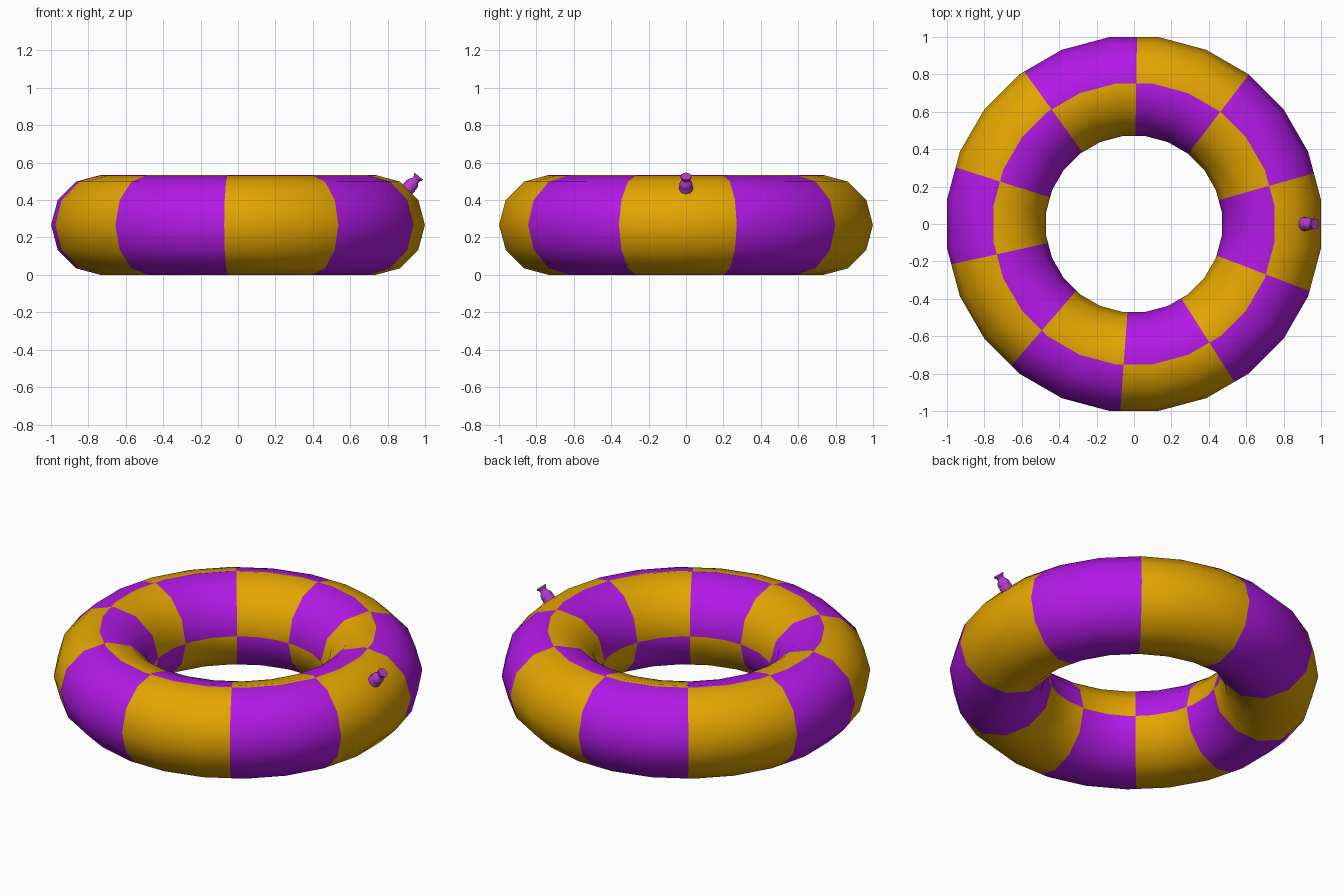
import bpy, bmesh, math
from mathutils import Matrix, Vector

if "Cube" in bpy.data.objects:
    bpy.data.objects.remove(bpy.data.objects["Cube"], do_unlink=True)


def material(name, rgb):
    m = bpy.data.materials.new(name)
    m.use_nodes = True
    m.diffuse_color = (*rgb, 1)
    m.node_tree.nodes["Principled BSDF"].inputs["Base Color"].default_value = (*rgb, 1)
    return m


GOLD = material("golden yellow", (0.77, 0.375, 0.0))
PURPLE = material("bright purple", (0.45, 0.01, 0.80))
VALVE = material("soft violet", (0.45, 0.045, 0.62))


def lathe(bm, profile, segments, start=0.0, closed=False):
    """Revolve (radius, height) points about z."""
    rings = []
    for i in range(segments):
        a = start + math.tau * i / segments
        rings.append([bm.verts.new((r * math.cos(a), r * math.sin(a), z)) for r, z in profile])
    n = len(profile)
    for i in range(segments):
        p, q = rings[i], rings[(i + 1) % segments]
        for j in range(n if closed else n - 1):
            k = (j + 1) % n
            bm.faces.new((p[j], q[j], q[k], p[k]))
    if not closed:
        bm.faces.new([r[-1] for r in rings])
        bm.faces.new([r[0] for r in reversed(rings)])


def finish(name, bm, mats):
    mesh = bpy.data.meshes.new(name)
    bmesh.ops.recalc_face_normals(bm, faces=bm.faces)
    bm.to_mesh(mesh)
    bm.free()
    for m in mats:
        mesh.materials.append(m)
    obj = bpy.data.objects.new(name, mesh)
    bpy.context.collection.objects.link(obj)
    return obj


# Inflated ring: a twelve-sided tube swept in 24 steps
MAJOR, MINOR, SECTORS = 0.741, 0.267, 10
FIRST, STEP = math.radians(162.4), math.radians(36.66)
profile = [(MAJOR + MINOR * math.cos(math.tau * j / 12),
            MINOR + MINOR * math.sin(math.tau * j / 12)) for j in range(12)]
# Extra loop beside the crest, where the colours swap
outer, crest = Vector(profile[2]), Vector(profile[3])
profile.insert(3, tuple(crest.lerp(outer, 0.12)))
swap_radius = profile[3][0]

bm = bmesh.new()
lathe(bm, profile, 24, math.radians(7.5), closed=True)

# Cut the panel seams, each on its own side of the ring only
for k in range(SECTORS):
    a = FIRST - STEP * k
    way = Vector((math.cos(a), math.sin(a), 0))
    faces = [f for f in bm.faces if f.calc_center_median().dot(way) > 0]
    geom = set(faces)
    for f in faces:
        geom.update(f.edges)
        geom.update(f.verts)
    bmesh.ops.bisect_plane(bm, geom=list(geom), dist=0.0005, plane_co=(0, 0, 0),
                           plane_no=(-math.sin(a), math.cos(a), 0))

# Checkered panels: alternate by sector, swapped on the upper inner band
for f in bm.faces:
    f.smooth = True
    c = f.calc_center_median()
    sector = int(((FIRST - math.atan2(c.y, c.x)) % math.tau) / STEP)
    inner = c.z > MINOR and c.xy.length < swap_radius - 0.005
    f.material_index = (sector + inner) % 2

ring = finish("swim_ring", bm, [GOLD, PURPLE])

# Round tube normals, so the cuts do not show in the shading
normals = []
for v in ring.data.vertices:
    core = Vector((v.co.x, v.co.y, 0)).normalized() * MAJOR
    normals.append((v.co - core - Vector((0, 0, MINOR))).normalized())
ring.data.normals_split_custom_set_from_vertices(normals)

# Air valve with ribbed base, neck and flanged stopper
bm = bmesh.new()
lathe(bm, [(0.036, 0.240), (0.037, 0.270), (0.034, 0.275), (0.036, 0.281), (0.033, 0.298),
           (0.026, 0.308), (0.021, 0.314), (0.021, 0.330), (0.029, 0.335), (0.029, 0.345)], 12)
for f in bm.faces:
    f.smooth = len(f.verts) == 4
bm.transform(Matrix.Translation((MAJOR, 0, MINOR)) @ Matrix.Rotation(math.radians(41), 4, 'Y'))
finish("air_valve", bm, [VALVE])
